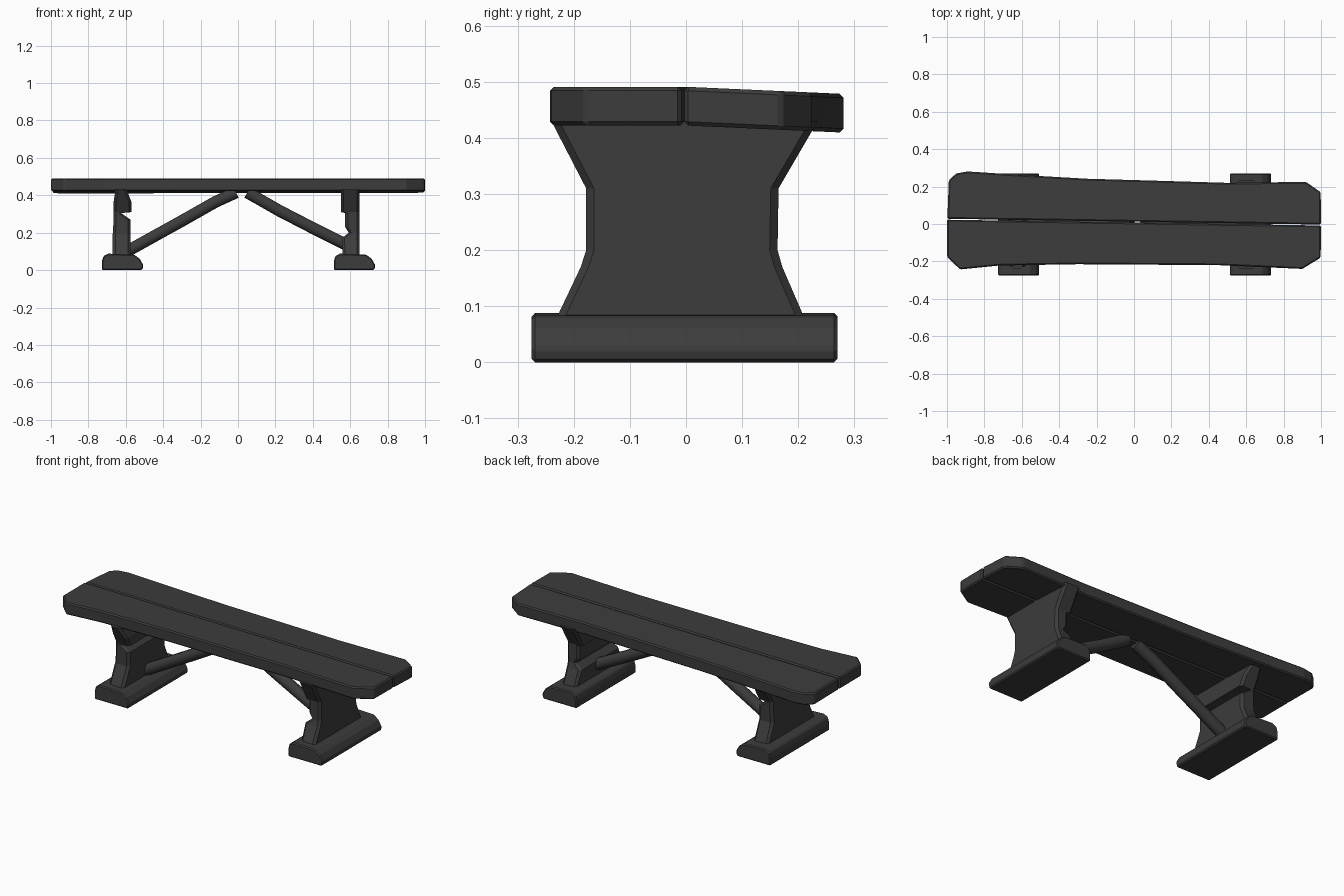
import bpy, bmesh
from mathutils import Vector

if "Cube" in bpy.data.objects:
    bpy.data.objects.remove(bpy.data.objects["Cube"])

mat = bpy.data.materials.new("dark_wood")
mat.diffuse_color = (0.045, 0.045, 0.045, 1)
mat.use_nodes = True
mat.node_tree.nodes["Principled BSDF"].inputs["Base Color"].default_value = mat.diffuse_color


def loft(name, rings, bevel=0.0):
    """Skin a list of equal-length point rings and cap both ends."""
    bm = bmesh.new()
    rows = [[bm.verts.new(p) for p in ring] for ring in rings]
    n = len(rows[0])
    for a, b in zip(rows, rows[1:]):
        for i in range(n):
            j = (i + 1) % n
            bm.faces.new((a[i], a[j], b[j], b[i]))
    bm.faces.new(rows[0][::-1])
    bm.faces.new(rows[-1])
    bmesh.ops.recalc_face_normals(bm, faces=bm.faces)
    mesh = bpy.data.meshes.new(name)
    bm.to_mesh(mesh)
    bm.free()
    mesh.materials.append(mat)
    ob = bpy.data.objects.new(name, mesh)
    bpy.context.collection.objects.link(ob)
    if bevel:
        mod = ob.modifiers.new("worn_edges", "BEVEL")
        mod.width = bevel
        mod.segments = 1
        mod.limit_method = "ANGLE"
        mod.angle_limit = 0.6
    return ob


# Seat planks: uneven outlines, the back one tilting down slightly
def plank(name, outline, tilt):
    loft(name, [[(x, y, z - tilt * y) for x, y in outline] for z in (0.422, 0.491)], 0.007)


plank("back_plank", [(-0.998, 0.028), (1, -0.003), (0.998, 0.17), (0.92, 0.225),
                     (0.5, 0.22), (0.1, 0.232), (-0.25, 0.242), (-0.6, 0.262),
                     (-0.89, 0.281), (-0.95, 0.27), (-0.99, 0.235)], 0.045)
plank("front_plank", [(-1, 0.023), (-1, -0.175), (-0.93, -0.243), (-0.72, -0.222),
                      (-0.3, -0.215), (0.45, -0.22), (0.9, -0.24),
                      (0.998, -0.18), (1, -0.008)], 0.0)


# Feet: rounded-top section run across the bench
foot_section = [(-0.108, 0), (0.108, 0), (0.115, 0.025), (0.095, 0.06), (0.065, 0.083),
                (-0.075, 0.088), (-0.1, 0.075), (-0.108, 0.045)]
for side, name in ((-1, "left_foot"), (1, "right_foot")):
    loft(name, [[(side * 0.62 - side * x * side * -1, y, z) for x, z in foot_section]
                for y in (-0.275, 0.27)], 0.006)


# Legs: hourglass width, notched on the inner face
def half_widths(z):
    keys = [(0.07, -0.235, 0.215), (0.19, -0.178, 0.163),
            (0.31, -0.178, 0.165), (0.43, -0.24, 0.235)]
    for (z0, a0, b0), (z1, a1, b1) in zip(keys, keys[1:]):
        if z <= z1:
            t = (z - z0) / (z1 - z0)
            return a0 + (a1 - a0) * t, b0 + (b1 - b0) * t


def leg(name, levels, c=0.014):
    rings = []
    for z, x0, x1 in levels:
        y0, y1 = half_widths(z)
        rings.append([(x, y, z) for x, y in (
            (x0 + c, y0), (x1 - c, y0), (x1, y0 + c), (x1, y1 - c),
            (x1 - c, y1), (x0 + c, y1), (x0, y1 - c), (x0, y0 + c))])
    loft(name, rings)


leg("left_leg", [(0.07, -0.67, -0.575), (0.19, -0.67, -0.575), (0.27, -0.665, -0.575),
                 (0.305, -0.665, -0.625), (0.31, -0.665, -0.57), (0.365, -0.665, -0.57),
                 (0.43, -0.655, -0.595)])
leg("right_leg", [(0.07, 0.56, 0.65), (0.17, 0.555, 0.65), (0.2, 0.592, 0.65),
                  (0.23, 0.573, 0.65), (0.305, 0.573, 0.65), (0.31, 0.55, 0.65),
                  (0.43, 0.55, 0.65)])


# Diagonal braces: round poles from the legs up to the seat middle
def brace(name, path):
    curve = bpy.data.curves.new(name, "CURVE")
    curve.dimensions = "3D"
    curve.bevel_depth = 0.033
    curve.bevel_resolution = 3
    curve.use_fill_caps = True
    spline = curve.splines.new("POLY")
    spline.points.add(len(path) - 1)
    for pt, (x, z) in zip(spline.points, path):
        pt.co = (x, 0, z, 1)
    curve.materials.append(mat)
    ob = bpy.data.objects.new(name, curve)
    bpy.context.collection.objects.link(ob)
    bpy.ops.object.select_all(action="DESELECT")
    ob.select_set(True)
    bpy.context.view_layer.objects.active = ob
    bpy.ops.object.convert(target="MESH")
    bpy.ops.object.shade_smooth_by_angle(angle=0.8)


brace("left_brace", [(-0.585, 0.105), (-0.3, 0.263), (-0.12, 0.365), (-0.01, 0.415)])
brace("right_brace", [(0.59, 0.13), (0.4, 0.225), (0.22, 0.318), (0.05, 0.415)])
